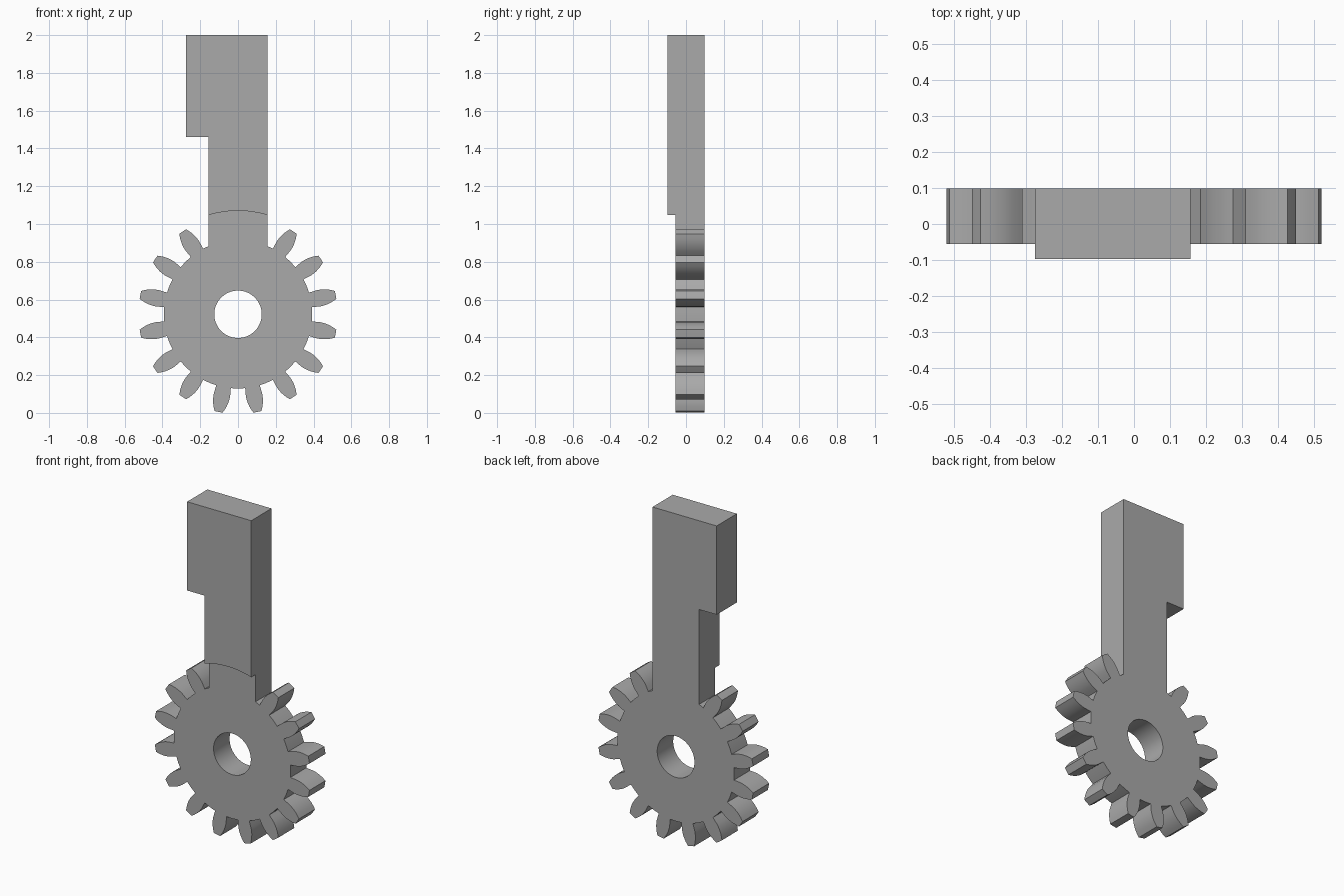
import bpy, bmesh
from math import sin, cos, asin, radians, pi

cube = bpy.data.objects.get("Cube")
if cube:
    bpy.data.objects.remove(cube, do_unlink=True)

HUB_Z, ROOT_R, TIP_R, BORE_R, STEP_R = 0.522, 0.393, 0.527, 0.1255, 0.548
ARM_X, TAB_X, TAB_Z, TOP_Z = 0.157, -0.275, 1.46, 2.0
FRONT_Y, GEAR_Y, BACK_Y = -0.097, -0.056, 0.098
TEETH = 16
PITCH = 2 * pi / TEETH

# one tooth flank from root to tip: radius, half angle in degrees
FLANK = [(ROOT_R, 5.7), (0.415, 5.75), (0.438, 5.75), (0.455, 5.45),
         (0.472, 5.0), (0.489, 4.35), (0.506, 3.55), (TIP_R, 2.35)]


def polar(r, a):
    """Point around the hub, angle clockwise from straight up."""
    return (r * sin(a), HUB_Z + r * cos(a))


def extrude_profile(name, points, y0, y1):
    bm = bmesh.new()
    face = bm.faces.new([bm.verts.new((x, y0, z)) for x, z in points])
    out = bmesh.ops.extrude_face_region(bm, geom=[face])
    moved = [v for v in out["geom"] if isinstance(v, bmesh.types.BMVert)]
    bmesh.ops.translate(bm, verts=moved, vec=(0, y1 - y0, 0))
    bmesh.ops.recalc_face_normals(bm, faces=bm.faces)
    mesh = bpy.data.meshes.new(name)
    bm.to_mesh(mesh)
    bm.free()
    obj = bpy.data.objects.new(name, mesh)
    bpy.context.collection.objects.link(obj)
    return obj


def disc(r, n):
    return [polar(r, 2 * pi * i / n) for i in range(n)]


def cut(target, cutter):
    cutter.hide_render = True
    bpy.context.view_layer.objects.active = target
    mod = target.modifiers.new("cut", "BOOLEAN")
    mod.operation, mod.solver, mod.object = "DIFFERENCE", "EXACT", cutter
    bpy.ops.object.modifier_apply(modifier=mod.name)
    bpy.data.objects.remove(cutter, do_unlink=True)


# outline: the arm takes the place of the two upper teeth
arm_z = HUB_Z + (ROOT_R ** 2 - ARM_X ** 2) ** 0.5
outline = [(ARM_X, arm_z)]
for k in range(1, TEETH - 1):
    mid = (k + 0.5) * PITCH
    if k > 1:
        outline.append(polar(ROOT_R, mid - PITCH / 2))
    outline += [polar(r, mid - radians(h)) for r, h in FLANK]
    outline.append(polar(TIP_R, mid))
    outline += [polar(r, mid + radians(h)) for r, h in reversed(FLANK)]
outline += [(-ARM_X, arm_z), (-ARM_X, TAB_Z), (TAB_X, TAB_Z),
            (TAB_X, TOP_Z), (ARM_X, TOP_Z)]

# gear and arm in one piece
body = extrude_profile("gear_with_arm", outline, FRONT_Y, BACK_Y)

# recess the gear face behind the arm front, then drill the bore
cut(body, extrude_profile("face_cutter", disc(STEP_R, 128), FRONT_Y - 0.1, GEAR_Y))
cut(body, extrude_profile("bore_cutter", disc(BORE_R, 64), FRONT_Y - 0.1, BACK_Y + 0.1))

# single grey finish
grey = bpy.data.materials.new("plain_grey")
grey.use_nodes = True
colour = (0.4, 0.4, 0.4, 1.0)
grey.diffuse_color = colour
grey.node_tree.nodes["Principled BSDF"].inputs["Base Color"].default_value = colour
body.data.materials.clear()
body.data.materials.append(grey)

bpy.ops.object.select_all(action="DESELECT")
body.select_set(True)
bpy.context.view_layer.objects.active = body
bpy.ops.object.shade_smooth_by_angle(angle=radians(25))
